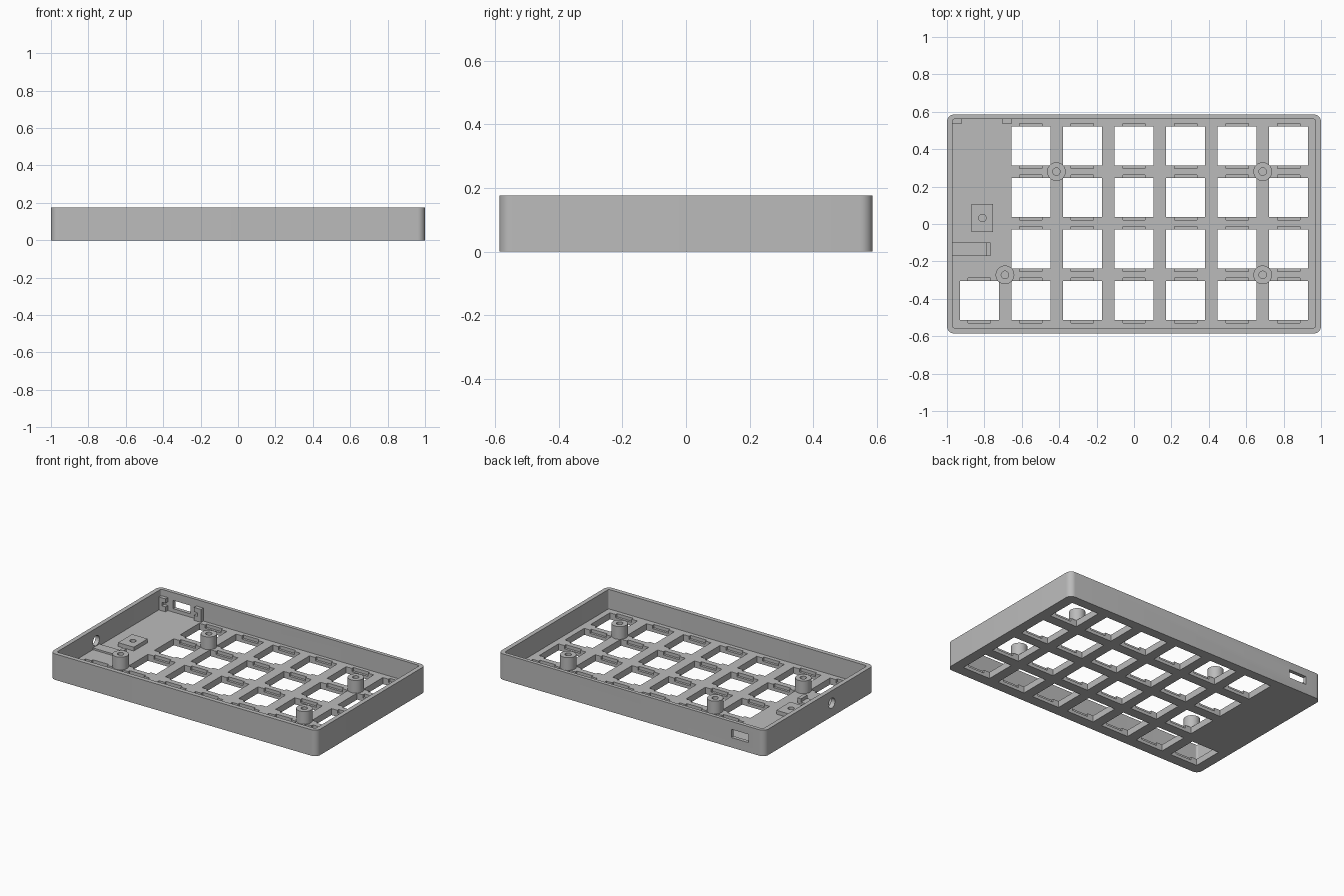
import bpy, bmesh, math
from mathutils import Matrix

if "Cube" in bpy.data.objects:
    bpy.data.objects.remove(bpy.data.objects["Cube"], do_unlink=True)

H, FLOOR, PITCH, HOLE = 0.176, 0.044, 0.2755, 0.207

grey = bpy.data.materials.new("plain grey")
grey.use_nodes = True
grey.diffuse_color = (0.5, 0.5, 0.5, 1)
grey.node_tree.nodes["Principled BSDF"].inputs["Base Color"].default_value = (0.5, 0.5, 0.5, 1)


def add_box(bm, x0, x1, y0, y1, z0, z1, radius=0):
    """Box between limits, with optional rounded upright edges."""
    size = (x1 - x0, y1 - y0, z1 - z0)
    mid = ((x0 + x1) / 2, (y0 + y1) / 2, (z0 + z1) / 2)
    verts = bmesh.ops.create_cube(
        bm, size=1, matrix=Matrix.Translation(mid) @ Matrix.Diagonal((*size, 1)))["verts"]
    if radius:
        edges = {e for v in verts for e in v.link_edges
                 if abs(e.verts[0].co.z - e.verts[1].co.z) > 1e-4}
        bmesh.ops.bevel(bm, geom=list(edges), offset=radius, segments=8,
                        profile=0.5, affect='EDGES')


def add_cylinder(bm, centre, radius, depth, turn=Matrix.Identity(4)):
    bmesh.ops.create_cone(bm, cap_ends=True, segments=32, radius1=radius, radius2=radius,
                          depth=depth, matrix=Matrix.Translation(centre) @ turn)


def finish(bm, name):
    mesh = bpy.data.meshes.new(name)
    bmesh.ops.recalc_face_normals(bm, faces=bm.faces)
    bm.to_mesh(mesh)
    bm.free()
    mesh.materials.append(grey)
    ob = bpy.data.objects.new(name, mesh)
    bpy.context.collection.objects.link(ob)
    return ob


def select(ob):
    bpy.ops.object.select_all(action='DESELECT')
    ob.select_set(True)
    bpy.context.view_layer.objects.active = ob


def smooth(ob):
    select(ob)
    bpy.ops.object.shade_smooth_by_angle(angle=math.radians(30))


def cut(ob, bm):
    """Subtract the shapes in bm from ob, then drop the cutter."""
    cutter = finish(bm, "cutter")
    cutter.hide_render = True
    mod = ob.modifiers.new("cut", 'BOOLEAN')
    mod.operation, mod.solver, mod.object = 'DIFFERENCE', 'EXACT', cutter
    select(ob)
    bpy.ops.object.modifier_apply(modifier=mod.name)
    bpy.data.objects.remove(cutter, do_unlink=True)


# Tray: rounded block hollowed from the top
bm = bmesh.new()
add_box(bm, -1, 1, -0.586, 0.586, 0, H, 0.04)
case = finish(bm, "case")
bm = bmesh.new()
add_box(bm, -0.97, 0.97, -0.556, 0.561, FLOOR, H + 0.1, 0.012)
cut(case, bm)

# Square switch openings, with clip recesses at their front and back edges
keys = [(c * PITCH, 0.417 - r * PITCH) for r in range(4) for c in range(-2, 4)]
keys.append((-3 * PITCH, 0.417 - 3 * PITCH))
openings, recesses = bmesh.new(), bmesh.new()
h = HOLE / 2
for x, y in keys:
    add_box(openings, x - h, x + h, y - h, y + h, -0.1, FLOOR + 0.05)
    add_box(recesses, x - 0.06, x + 0.06, y - h - 0.016, y + h + 0.016, 0.022, FLOOR + 0.05)
cut(case, openings)
cut(case, recesses)

# Port slot in the back wall and round port in the side wall
bm = bmesh.new()
add_box(bm, -0.88, -0.75, 0.5, 0.7, 0.067, 0.123)
add_cylinder(bm, (-1, -0.135, 0.092), 0.034, 0.2, Matrix.Rotation(math.pi / 2, 4, 'Y'))
cut(case, bm)
smooth(case)

# Screw posts with blind holes
for i, (x, y) in enumerate([(-0.415, 0.28), (0.688, 0.28), (-0.69, -0.272), (0.688, -0.272)]):
    bm = bmesh.new()
    add_cylinder(bm, (x, y, 0.086), 0.05, 0.088)
    post = finish(bm, f"screw_post_{i + 1}")
    bm = bmesh.new()
    add_cylinder(bm, (x, y, 0.1), 0.02, 0.1)
    cut(post, bm)
    smooth(post)

# Raised mounting pad with a blind hole
bm = bmesh.new()
add_box(bm, -0.87, -0.753, -0.042, 0.107, 0.04, 0.07)
pad = finish(bm, "mounting_pad")
bm = bmesh.new()
add_cylinder(bm, (-0.811, 0.032, 0.1), 0.02, 0.1)
cut(pad, bm)
smooth(pad)

# Socket cradle: low rail and its end stop
bm = bmesh.new()
add_box(bm, -0.975, -0.792, -0.17, -0.1, 0.04, 0.056)
finish(bm, "socket_rail")
bm = bmesh.new()
add_box(bm, -0.792, -0.766, -0.17, -0.1, 0.04, 0.078)
finish(bm, "socket_stop")

# Board brackets either side of the back slot, grooved towards each other
for name, x0, x1, g0, g1 in [("right_bracket", -0.972, -0.92, -0.947, -0.9),
                             ("left_bracket", -0.706, -0.653, -0.73, -0.68)]:
    bm = bmesh.new()
    add_box(bm, x0, x1, 0.536, 0.565, 0.04, 0.132)
    bracket = finish(bm, name)
    bm = bmesh.new()
    add_box(bm, g0, g1, 0.5, 0.561, 0.078, 0.102)
    cut(bracket, bm)
